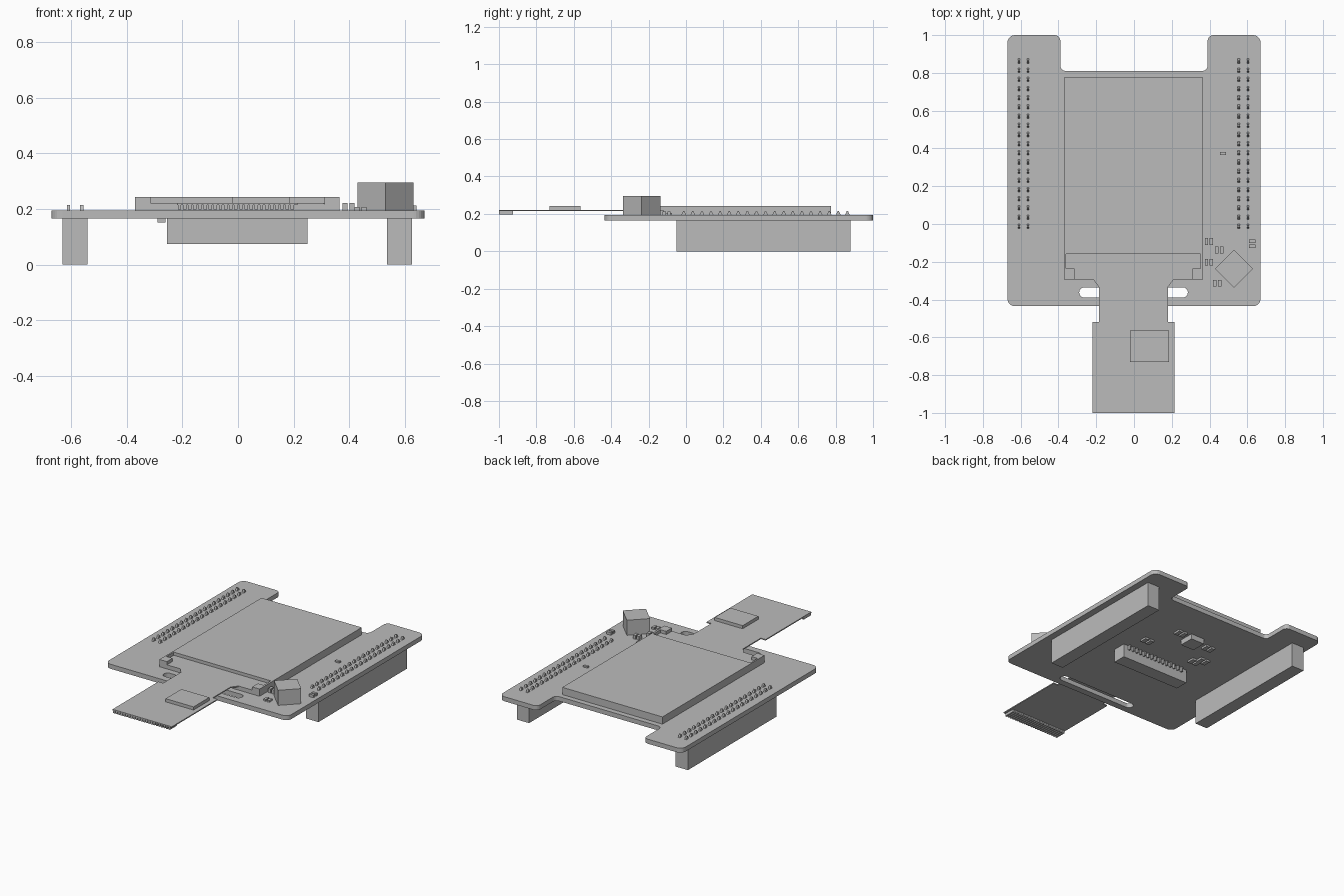
import bpy, bmesh, math
from mathutils import Vector, Matrix

cube = bpy.data.objects.get("Cube")
if cube:
    bpy.data.objects.remove(cube, do_unlink=True)

grey = bpy.data.materials.new("plain grey")
grey.use_nodes = True
COLOUR = (0.5, 0.5, 0.5, 1)
grey.diffuse_color = COLOUR
grey.node_tree.nodes["Principled BSDF"].inputs["Base Color"].default_value = COLOUR


def finish(name, bm):
    bmesh.ops.recalc_face_normals(bm, faces=bm.faces)
    mesh = bpy.data.meshes.new(name)
    bm.to_mesh(mesh)
    bm.free()
    mesh.materials.append(grey)
    obj = bpy.data.objects.new(name, mesh)
    bpy.context.collection.objects.link(obj)
    return obj


def add_box(bm, x, y, z, turn=0):
    """Box from (min, max) pairs, optionally turned about its own centre."""
    mid = Vector([(a + b) / 2 for a, b in (x, y, z)])
    size = [b - a for a, b in (x, y, z)]
    m = Matrix.Translation(mid) @ Matrix.Rotation(turn, 4, 'Z') @ Matrix.Diagonal((*size, 1))
    return bmesh.ops.create_cube(bm, size=1, matrix=m)["verts"]


def boxes(name, items):
    bm = bmesh.new()
    for item in items:
        add_box(bm, *item)
    return finish(name, bm)


def rounded(corners, steps=6):
    """Outline through (x, y, radius) corners, rounded at each."""
    out = []
    for i, (x, y, r) in enumerate(corners):
        p = Vector((x, y))
        if r == 0:
            out.append(p)
            continue
        a = (Vector(corners[i - 1][:2]) - p).normalized()
        b = (Vector(corners[(i + 1) % len(corners)][:2]) - p).normalized()
        centre = p + (a + b) * r
        for k in range(steps + 1):
            t = math.pi / 2 * k / steps
            out.append(centre - b * r * math.cos(t) - a * r * math.sin(t))
    return out


def plate(name, loops, z0, z1):
    """Flat plate; loops after the first are holes."""
    bm = bmesh.new()
    for loop in loops:
        vs = [bm.verts.new((p.x, p.y, z0)) for p in loop]
        for i, v in enumerate(vs):
            bm.edges.new((vs[i - 1], v))
    bmesh.ops.triangle_fill(bm, edges=bm.edges[:], use_beauty=True)
    new = bmesh.ops.extrude_face_region(bm, geom=bm.faces[:])["geom"]
    bmesh.ops.translate(bm, vec=(0, 0, z1 - z0),
                        verts=[g for g in new if isinstance(g, bmesh.types.BMVert)])
    return finish(name, bm)


LOW, TOP = 0.165, 0.195

# Circuit board with a notch at the back and a slot for the ribbon
outline = rounded([(-0.67, -0.435, 0.04), (0.67, -0.435, 0.04), (0.67, 1, 0.04),
                   (0.39, 1, 0.03), (0.39, 0.81, 0.03), (-0.39, 0.81, 0.03),
                   (-0.39, 1, 0.03), (-0.67, 1, 0.04)])
slot = rounded([(-0.29, -0.39, 0.027), (0.285, -0.39, 0.027),
                (0.285, -0.335, 0.027), (-0.29, -0.335, 0.027)])
plate("circuit_board", [outline, slot], LOW, TOP)

# Socket strips underneath
for name, x in (("right_socket_strip", -0.63), ("left_socket_strip", 0.535)):
    boxes(name, [((x, x + 0.09), (-0.05, 0.88), (0, LOW))])

# Pin tips: wedges in two rows per side
for name, rows in (("right_pins", (-0.609, -0.561)), ("left_pins", (0.555, 0.604))):
    bm = bmesh.new()
    for x in rows:
        for i in range(19):
            y = -0.012 + i * 0.0486
            vs = add_box(bm, (x - 0.006, x + 0.006), (y - 0.013, y + 0.013), (TOP - 0.002, 0.215))
            for v in vs:
                if v.co.z > TOP:
                    v.co.y = y + (v.co.y - y) * 0.25
    finish(name, bm)

# Display panel: full-height body, recessed front ledge with rails and corner blocks
FLOOR, GLASS = 0.217, 0.243
parts = [((-0.37, 0.365), (-0.16, 0.775), (TOP, GLASS)),
         ((-0.37, 0.365), (-0.295, -0.16), (TOP, FLOOR))]
for outer, rail, block in ((-0.37, -0.36, -0.315), (0.365, 0.352, 0.31)):
    parts.append((sorted((outer, rail)), (-0.235, -0.16), (FLOOR, GLASS)))
    parts.append((sorted((outer, block)), (-0.295, -0.235), (FLOOR, GLASS)))
boxes("display_panel", parts)

# Flexible ribbon with its driver chip and contacts
half = [(-0.22, -1), (-0.22, -0.52), (-0.185, -0.52), (-0.185, -0.335),
        (-0.215, -0.295), (-0.315, -0.295), (-0.315, -0.235), (-0.36, -0.235), (-0.36, -0.16)]
ribbon = [Vector(p) for p in half] + [Vector((-x - 0.006, y)) for x, y in reversed(half)]
plate("ribbon", [ribbon], 0.215, 0.222)
boxes("ribbon_chip", [((-0.02, 0.185), (-0.73, -0.565), (0.222, GLASS))])
boxes("ribbon_contacts", [((x - 0.006, x + 0.006), (-1, -0.925), (0.198, 0.215))
                          for x in [-0.21 + i * 0.0184 for i in range(23)]])

# Square block set at an angle
s = 0.0707
boxes("angled_block", [((0.53 - s, 0.53 + s), (-0.237 - s, -0.237 + s), (TOP, 0.295), math.pi / 4)])

# Small parts on the top, mostly in pairs
small = [((0.455, 0.487), (0.365, 0.382), (TOP, 0.205))]
for x, y, h in ((0.375, -0.11, 0.205), (0.375, -0.22, 0.222),
                (0.43, -0.155, 0.22), (0.418, -0.332, 0.207)):
    for dx in (0, 0.026):
        small.append(((x + dx, x + dx + 0.018), (y, y + 0.035), (TOP, h)))
for y in (-0.1, -0.126):
    small.append(((0.608, 0.642), (y, y + 0.018), (TOP, 0.212)))
boxes("top_small_parts", small)

# Ribbon connector underneath with its row of legs
boxes("lower_connector", [((-0.255, 0.25), (0.11, 0.2), (0.075, LOW))])
boxes("connector_legs", [((x - 0.005, x + 0.005), (0.2, 0.216), (0.135, LOW))
                         for x in [-0.21 + i * 0.03 for i in range(15)]])

# Chip and small parts underneath
boxes("lower_chip", [((-0.09, 0.01), (0.465, 0.565), (0.13, LOW))])
under = []
for x, y in ((0.17, 0.33), (-0.22, 0.32), (0.07, 0.535), (-0.18, 0.5), (-0.255, 0.36)):
    for dx in (-0.02, 0.02):
        under.append(((x + dx - 0.014, x + dx + 0.014), (y - 0.025, y + 0.025), (0.152, LOW)))
boxes("lower_small_parts", under)
